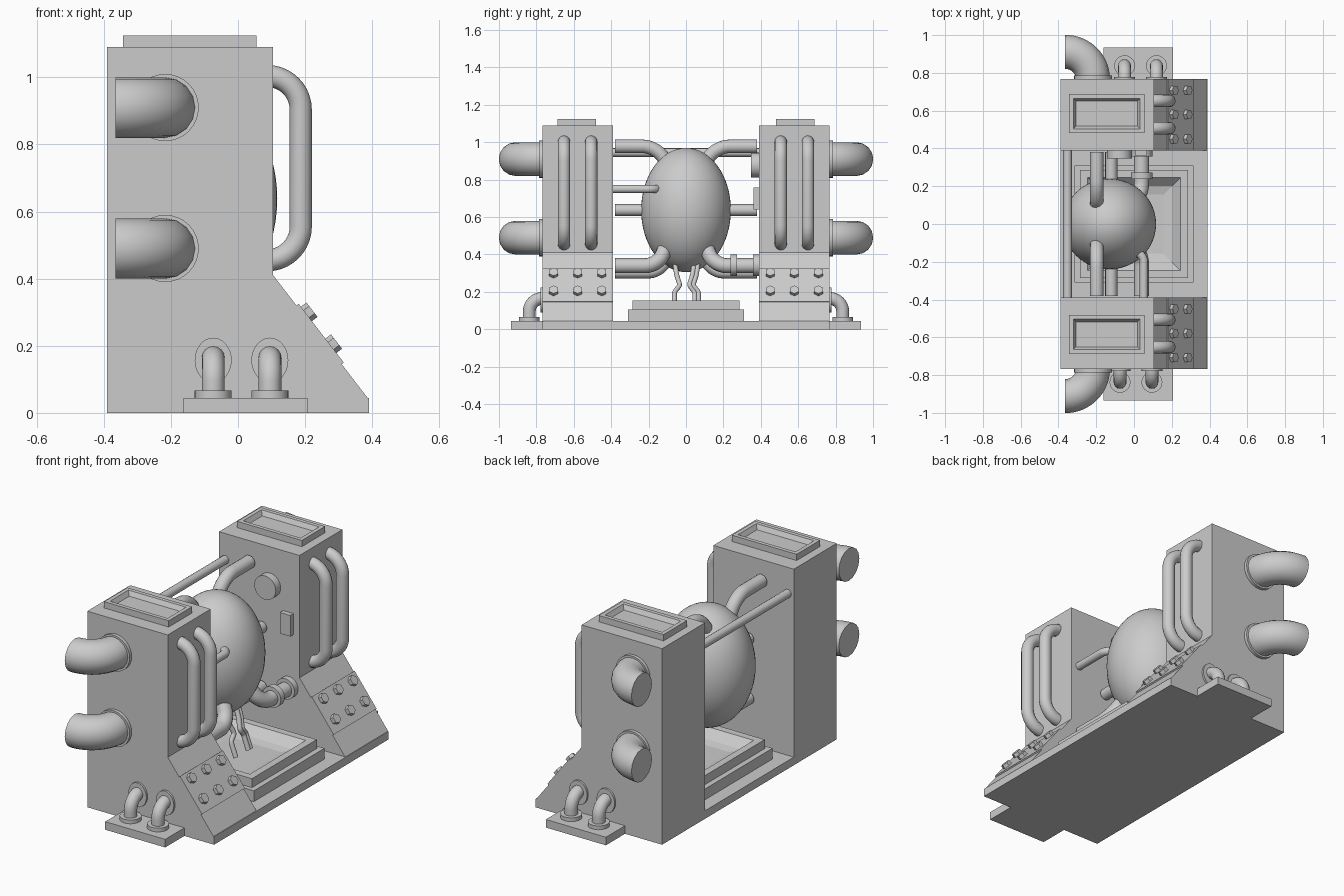
import bpy, bmesh, math
from mathutils import Vector, Matrix

if "Cube" in bpy.data.objects:
    bpy.data.objects.remove(bpy.data.objects["Cube"], do_unlink=True)

GREY = (0.6, 0.6, 0.6, 1)
metal = bpy.data.materials.new("plain_grey")
metal.use_nodes = True
metal.diffuse_color = GREY
metal.node_tree.nodes["Principled BSDF"].inputs["Base Color"].default_value = GREY


def add_mesh(name, mesh, smooth=False):
    mesh.materials.clear()
    mesh.materials.append(metal)
    if smooth:
        for p in mesh.polygons:
            p.use_smooth = True
        mesh.set_sharp_from_angle(angle=math.radians(40))
    ob = bpy.data.objects.new(name, mesh)
    bpy.context.collection.objects.link(ob)
    return ob


def from_bm(name, bm, smooth=False):
    bmesh.ops.recalc_face_normals(bm, faces=bm.faces)
    mesh = bpy.data.meshes.new(name)
    bm.to_mesh(mesh)
    bm.free()
    return add_mesh(name, mesh, smooth)


def box(name, x, y, z, insets=()):
    """Box from ranges; insets of (width, depth) sink its top face."""
    bm = bmesh.new()
    lo, hi = (Vector(v) for v in zip(sorted(x), sorted(y), sorted(z)))
    bmesh.ops.create_cube(bm, size=1, matrix=Matrix.Translation((lo + hi) / 2) @ Matrix.Diagonal((*(hi - lo), 1)))
    bmesh.ops.recalc_face_normals(bm, faces=bm.faces)
    top = max(bm.faces, key=lambda f: f.calc_center_median().z)
    for width, depth in insets:
        bmesh.ops.inset_region(bm, faces=[top], thickness=width, use_even_offset=True)
        bmesh.ops.translate(bm, verts=top.verts, vec=(0, 0, -depth))
    return from_bm(name, bm)


def prism(name, profile, y0, y1):
    """Extrude an x-z profile along y."""
    bm = bmesh.new()
    face = bm.faces.new([bm.verts.new((x, y0, z)) for x, z in profile])
    ext = bmesh.ops.extrude_face_region(bm, geom=[face])["geom"]
    bmesh.ops.translate(bm, verts=[v for v in ext if isinstance(v, bmesh.types.BMVert)], vec=(0, y1 - y0, 0))
    return from_bm(name, bm)


def disc(name, centre, axis, radius, depth, sides=32, stretch=1):
    bm = bmesh.new()
    rot = Vector(axis).to_track_quat("Z", "Y").to_matrix().to_4x4()
    bmesh.ops.create_cone(bm, cap_ends=True, segments=sides, radius1=radius, radius2=radius, depth=depth,
                          matrix=Matrix.Translation(centre) @ Matrix.Diagonal((1, 1, stretch, 1)) @ rot)
    return from_bm(name, bm, sides > 8)


def pipe(name, points, radius, bend=0.0, steps=10):
    """Round tube along a path whose corners are rounded by bend."""
    pts = [Vector(p) for p in points]
    path = [pts[0]]
    for a, p, b in zip(pts, pts[1:], pts[2:]):
        d1, d2 = (p - a).normalized(), (b - p).normalized()
        c = p - d1 * bend + d2 * bend
        for i in range(steps + 1):
            t = math.pi / 2 * i / steps
            path.append(c - d2 * bend * math.cos(t) + d1 * bend * math.sin(t))
    path.append(pts[-1])
    path = [p for i, p in enumerate(path) if i == 0 or (p - path[i - 1]).length > 1e-4]
    curve = bpy.data.curves.new(name, "CURVE")
    curve.dimensions = "3D"
    curve.bevel_depth, curve.bevel_resolution, curve.use_fill_caps = radius, 6, True
    spline = curve.splines.new("POLY")
    spline.points.add(len(path) - 1)
    for sp, p in zip(spline.points, path):
        sp.co = (*p, 1)
    temp = bpy.data.objects.new(name, curve)
    bpy.context.collection.objects.link(temp)
    bpy.context.view_layer.update()
    mesh = bpy.data.meshes.new_from_object(temp.evaluated_get(bpy.context.evaluated_depsgraph_get()))
    bpy.data.objects.remove(temp)
    return add_mesh(name, mesh, True)


# Base plate and stepped basin
box("base_plate", (-0.39, 0.39), (-0.765, 0.765), (0, 0.045))
box("basin_step", (-0.315, 0.315), (-0.31, 0.31), (0.045, 0.105), [(0.07, 0), (0.04, 0.04)])
box("basin", (-0.285, 0.285), (-0.285, 0.285), (0.1, 0.155), [(0.04, 0), (0.045, 0.045), (0.13, 0.03)])

# Egg-shaped vessel
bm = bmesh.new()
bmesh.ops.create_uvsphere(bm, u_segments=48, v_segments=32, radius=1,
                          matrix=Matrix.Translation((-0.13, 0, 0.638)) @ Matrix.Diagonal((0.247, 0.24, 0.332, 1)))
from_bm("vessel", bm, True)

# Slope direction and outward normal of the tower foot
top, foot = Vector((0.105, 0, 0.41)), Vector((0.39, 0, 0.04))
along = (foot - top).normalized()
out = Vector((-along.z, 0, along.x))

for s, side in ((-1, "front"), (1, "back")):
    # Tower with sloped foot and recessed roof hatch
    prism(side + "_tower", [(-0.39, 0), (0.39, 0), (0.39, 0.04), (0.105, 0.41), (0.105, 1.09), (-0.39, 1.09)],
          s * 0.39, s * 0.767)
    box(side + "_roof_hatch", (-0.343, 0.055), (s * 0.482, s * 0.687), (1.085, 1.125), [(0.022, 0), (0.014, 0.025)])

    # Riveted plate on the slope
    a, b = (top + along * ((0.41 - z) / -along.z) for z in (0.32, 0.145))
    prism(side + "_slope_plate", [(p.x, p.z) for p in (a - out * 0.01, b - out * 0.01, b + out * 0.008, a + out * 0.008)],
          s * 0.39, s * 0.767)
    for z in (0.29, 0.195):
        for y in (0.45, 0.579, 0.708):
            p = top + along * ((0.41 - z) / -along.z) + out * 0.014
            disc(side + "_bolt", (p.x, s * y, p.z), out, 0.027, 0.03, 6)

    # Tall handle pipes
    for y in (0.507, 0.652):
        pipe(side + "_handle_pipe", [(0.08, s * y, 1.004), (0.187, s * y, 1.004),
                                     (0.187, s * y, 0.455), (0.08, s * y, 0.455)], 0.033, 0.1)

    # Large exhaust elbows with flanges
    for z in (0.91, 0.49):
        pipe(side + "_exhaust_elbow", [(-0.217, s * 0.75, z), (-0.217, s * 0.911, z), (-0.365, s * 0.911, z)],
             0.09, 0.146, 16)
        disc(side + "_exhaust_flange", (-0.217, s * 0.77, z), (0, 1, 0), 0.1, 0.03)

    # Outer ledge with small elbows
    box(side + "_ledge", (-0.162, 0.207), (s * 0.75, s * 0.935), (0, 0.045))
    for x in (-0.062 + 0.012 * s, 0.107 + 0.012 * s):
        pipe(side + "_small_elbow", [(x, s * 0.75, 0.165), (x, s * 0.838, 0.165), (x, s * 0.838, 0.04)], 0.034, 0.07)
        disc(side + "_small_foot_flange", (x, s * 0.838, 0.055), (0, 0, 1), 0.055, 0.022)
        disc(side + "_small_wall_flange", (x, s * 0.77, 0.157), (0, 1, 0), 0.055, 0.016, stretch=1.22)

    # Pipes joining tower and vessel
    pipe(side + "_upper_pipe", [(-0.197, s * 0.38, 0.978), (-0.197, s * 0.16, 0.978), (-0.197, s * 0.09, 0.87)],
         0.036, 0.07)
    pipe(side + "_middle_pipe", [(-0.12, s * 0.38, 0.637), (-0.12, s * 0.2, 0.637)], 0.032)
    pipe(side + "_lower_pipe", [(0.04, s * 0.38, 0.34), (0.04, s * 0.15, 0.34), (-0.03, s * 0.1, 0.46)],
         0.04, 0.07)
    pipe(side + "_rear_lower_pipe", [(-0.12, s * 0.38, 0.305), (-0.12, s * 0.14, 0.305), (-0.12, s * 0.08, 0.42)],
         0.033, 0.06)

# Long rear pipe and short feed pipe
pipe("long_rear_pipe", [(-0.352, -0.4, 0.945), (-0.352, 0.4, 0.945)], 0.023)
pipe("feed_pipe", [(0.052, -0.4, 0.75), (0.052, -0.17, 0.75), (-0.03, -0.13, 0.75)], 0.022, 0.03)

# Pipe collars, gauge and switch box on the back tower
for y, depth in ((0.255, 0.035), (0.375, 0.035)):
    disc("pipe_collar", (0.04, y, 0.343), (0, 1, 0), 0.057, depth)
disc("gauge", (-0.077, 0.37, 0.878), (0, 1, 0), 0.066, 0.045)
box("switch_box", (0.005, 0.068), (0.362, 0.4), (0.64, 0.757))

# Dangling strands under the vessel
for y, sway in ((-0.05, -1), (0.035, 1), (0.055, 1)):
    pipe("strand", [(-0.05, y + 0.01 * sway, 0.36), (-0.02, y, 0.29), (0.0, y - 0.018 * sway, 0.235),
                    (0.0, y + 0.012 * sway, 0.2), (0.03, y + 0.012 * sway, 0.12)], 0.013, 0.012, 4)
